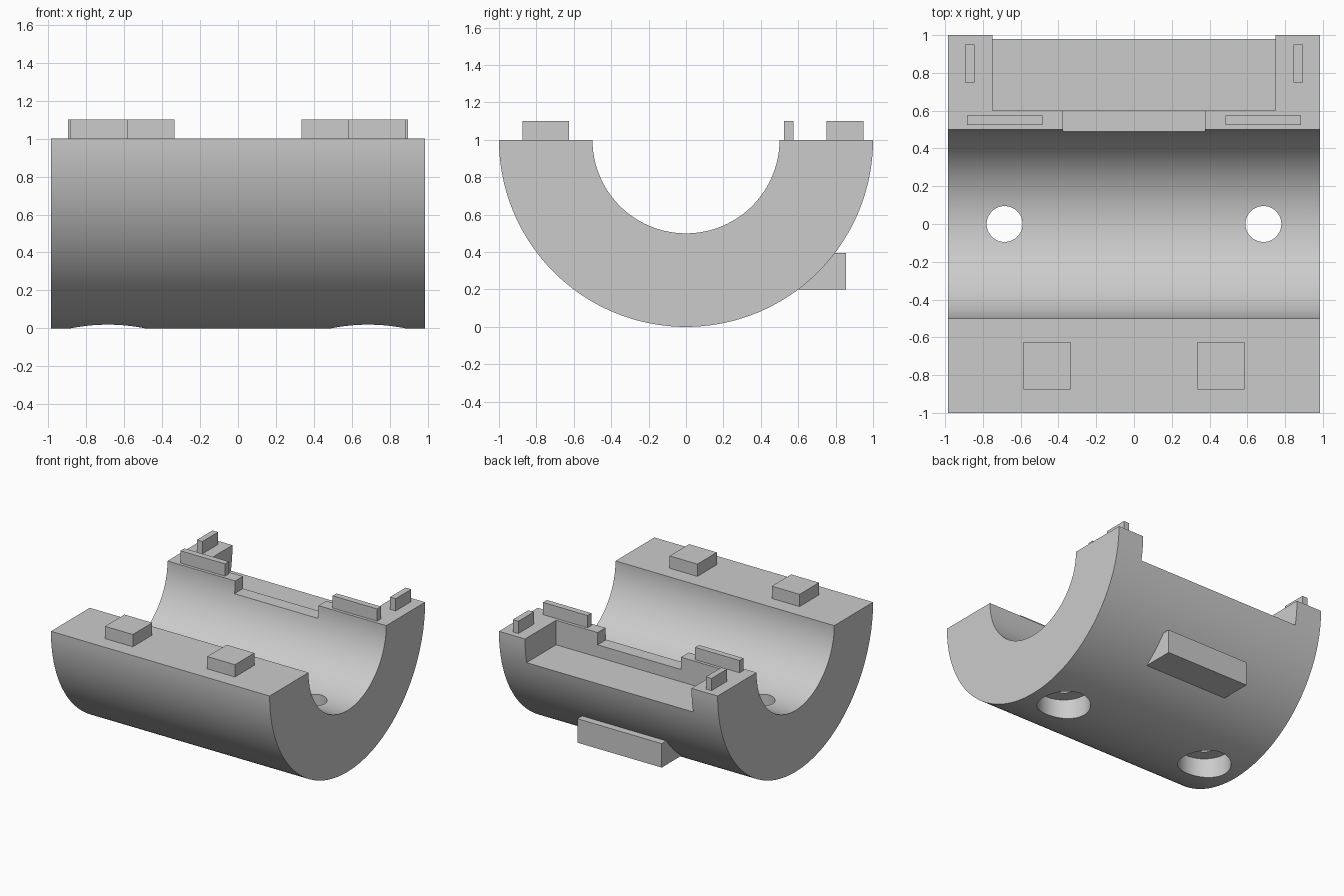
import bpy, bmesh
from math import pi, sin, cos, radians

if "Cube" in bpy.data.objects:
    bpy.data.objects.remove(bpy.data.objects["Cube"], do_unlink=True)

grey = bpy.data.materials.new("plain grey")
grey.use_nodes = True
COLOUR = (0.6, 0.6, 0.6, 1)
grey.diffuse_color = COLOUR
grey.node_tree.nodes["Principled BSDF"].inputs["Base Color"].default_value = COLOUR

HALF = 0.985   # half length of the cradle
SEGS = 96


def finish(name, bm):
    bmesh.ops.recalc_face_normals(bm, faces=bm.faces)
    mesh = bpy.data.meshes.new(name)
    bm.to_mesh(mesh)
    bm.free()
    mesh.materials.append(grey)
    obj = bpy.data.objects.new(name, mesh)
    bpy.context.collection.objects.link(obj)
    return obj


def box(name, x, y, z):
    bm = bmesh.new()
    bmesh.ops.create_cube(bm, size=1)
    for v in bm.verts:
        for i, (lo, hi) in enumerate((x, y, z)):
            v.co[i] = lo if v.co[i] < 0 else hi
    return finish(name, bm)


def cylinder(name, x, radius, z0, z1):
    bm = bmesh.new()
    bmesh.ops.create_cone(bm, cap_ends=True, segments=64, radius1=radius,
                          radius2=radius, depth=z1 - z0)
    bmesh.ops.translate(bm, verts=bm.verts, vec=(x, 0, (z0 + z1) / 2))
    return finish(name, bm)


# Half-ring body, extruded along x
bm = bmesh.new()
angles = [pi + pi * i / SEGS for i in range(SEGS + 1)]
ring = [(cos(a), 1 + sin(a)) for a in angles]
ring += [(0.5 * cos(a), 1 + 0.5 * sin(a)) for a in reversed(angles)]
profile = bm.faces.new([bm.verts.new((-HALF, y, z)) for y, z in ring])
extruded = bmesh.ops.extrude_face_region(bm, geom=[profile])["geom"]
bmesh.ops.translate(bm, vec=(2 * HALF, 0, 0),
                    verts=[g for g in extruded if isinstance(g, bmesh.types.BMVert)])
body = finish("cradle_body", bm)

# Rim recesses and counterbored screw holes
cutters = [box("rear_recess_cutter", (-0.75, 0.75), (0.6, 1.2), (0.8, 1.3)),
           box("inner_recess_cutter", (-0.375, 0.375), (0.4, 0.65), (0.9, 1.3))]
for x in (-0.685, 0.685):
    cutters.append(cylinder("counterbore_cutter", x, 0.2, -0.1, 0.17))
    cutters.append(cylinder("bore_cutter", x, 0.095, -0.15, 0.7))

bpy.context.view_layer.objects.active = body
for cutter in cutters:
    cutter.hide_render = True
    mod = body.modifiers.new("cut", "BOOLEAN")
    mod.operation = "DIFFERENCE"
    mod.solver = "EXACT"
    mod.object = cutter
    bpy.ops.object.modifier_apply(modifier=mod.name)
for cutter in cutters:
    bpy.data.objects.remove(cutter, do_unlink=True)

bpy.ops.object.select_all(action="DESELECT")
body.select_set(True)
bpy.ops.object.shade_smooth_by_angle(angle=radians(30))

# Locating blocks and tabs on the rims, mirrored left and right
TOP = (0.99, 1.1)
for side, sign in (("left", 1), ("right", -1)):
    def mirrored(name, lo, hi, y):
        box(side + "_" + name, sorted((sign * lo, sign * hi)), y, TOP)
    mirrored("front_block", 0.335, 0.585, (-0.875, -0.625))
    mirrored("inner_tab", 0.485, 0.885, (0.525, 0.575))
    mirrored("end_tab", 0.845, 0.895, (0.75, 0.95))

# Ledge on the rear wall
box("rear_ledge", (-0.38, 0.38), (0.58, 0.855), (0.2, 0.395))
